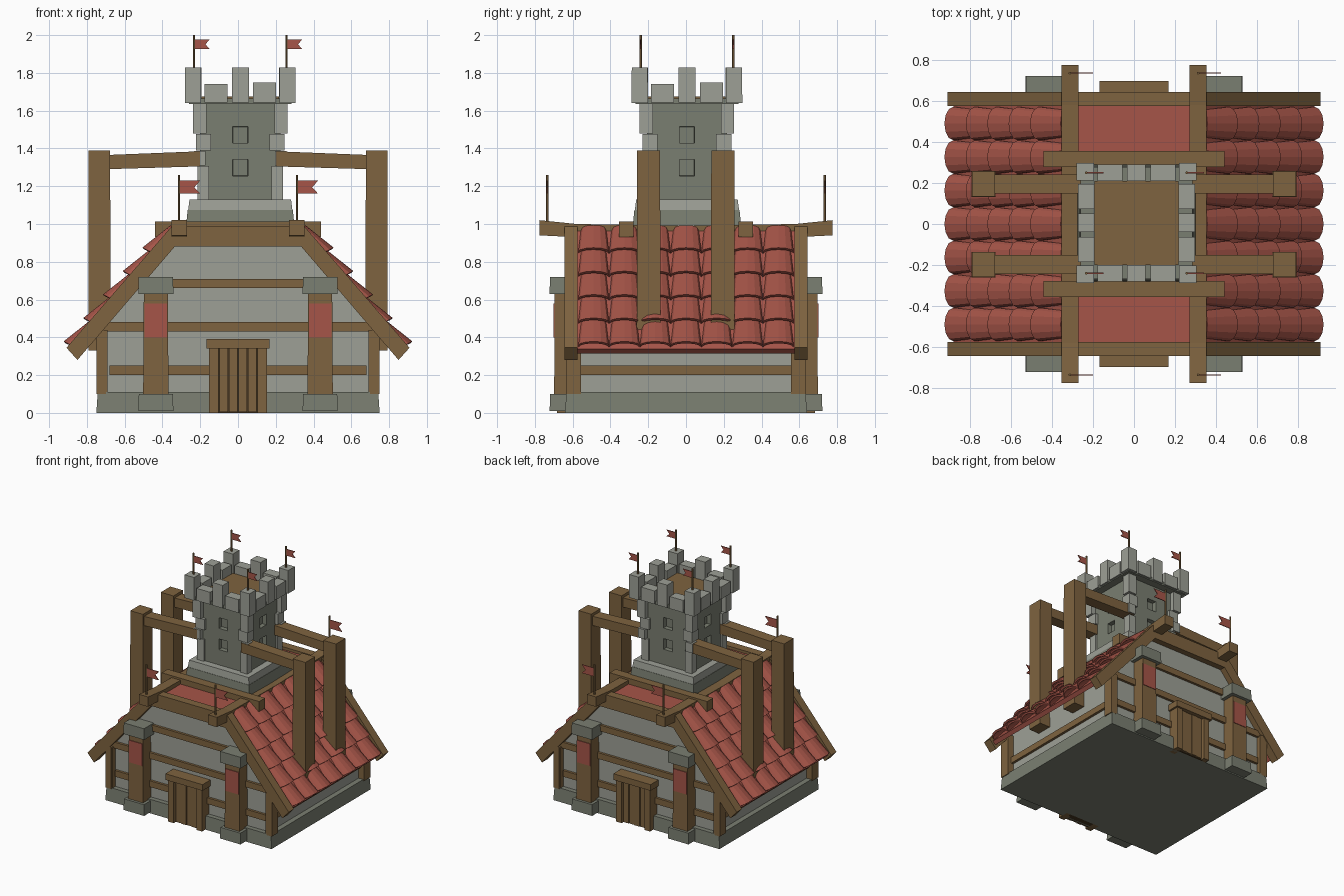
import bpy, bmesh, math
from mathutils import Vector

if "Cube" in bpy.data.objects:
    bpy.data.objects.remove(bpy.data.objects["Cube"])


def mat(name, r, g, b):
    m = bpy.data.materials.new(name)
    m.diffuse_color = (r, g, b, 1)
    m.use_nodes = True
    m.node_tree.nodes["Principled BSDF"].inputs["Base Color"].default_value = m.diffuse_color
    return m


WOOD = mat("wood", 0.21, 0.125, 0.05)
DARKWOOD = mat("dark wood", 0.06, 0.036, 0.015)
LIGHT = mat("light stone", 0.34, 0.35, 0.305)
DARK = mat("dark stone", 0.195, 0.21, 0.165)
RED = mat("red tile", 0.38, 0.09, 0.065)


def finish(name, bm, m):
    bmesh.ops.recalc_face_normals(bm, faces=bm.faces)
    me = bpy.data.meshes.new(name)
    bm.to_mesh(me)
    bm.free()
    me.materials.append(m)
    ob = bpy.data.objects.new(name, me)
    bpy.context.collection.objects.link(ob)
    return ob


def add_box(bm, x, y, z, taper=1.0):
    """Box from (min, max) pairs; the top is scaled by taper."""
    c = Vector((sum(x) / 2, sum(y) / 2, sum(z) / 2))
    d = Vector((abs(x[1] - x[0]), abs(y[1] - y[0]), abs(z[1] - z[0])))
    for v in bmesh.ops.create_cube(bm, size=1)["verts"]:
        t = taper if v.co.z > 0 else 1
        v.co = c + Vector((v.co.x * d.x * t, v.co.y * d.y * t, v.co.z * d.z))


def box(name, x, y, z, m, taper=1.0):
    bm = bmesh.new()
    add_box(bm, x, y, z, taper)
    return finish(name, bm, m)


def prism(name, pts, axis, a, b, m):
    """Extrude a 2D outline along 'x' (pts are y,z) or 'y' (pts are x,z)."""
    bm = bmesh.new()
    rings = []
    for t in (a, b):
        rings.append([bm.verts.new((t, p, q) if axis == "x" else (p, t, q)) for p, q in pts])
    bm.faces.new(rings[0])
    bm.faces.new(rings[1])
    n = len(pts)
    for i in range(n):
        j = (i + 1) % n
        bm.faces.new((rings[0][i], rings[0][j], rings[1][j], rings[1][i]))
    return finish(name, bm, m)


def mirrored(pts):
    return pts + [(-x, z) for x, z in reversed(pts)]


# house body
box("stone_base", (-0.75, 0.75), (-0.64, 0.64), (0, 0.11), DARK, 0.99)
prism("plaster_walls", mirrored([(0.70, 0.05), (0.70, 0.5), (0.36, 0.9)]), "y", -0.595, 0.595, LIGHT)
for sx in (-1, 1):
    box("side_rail", (sx * 0.65, sx * 0.72), (-0.57, 0.57), (0.2, 0.25), WOOD)

for sy in (-1, 1):
    # gable timber rails and corner posts
    for hx, z0, z1 in ((0.68, 0.2, 0.25), (0.73, 0.43, 0.48), (0.52, 0.66, 0.71)):
        box("gable_rail", (-hx, hx), (sy * 0.58, sy * 0.615), (z0, z1), WOOD)
    for sx in (-1, 1):
        box("corner_post", (sx * 0.70, sx * 0.75), (sy * 0.555, sy * 0.635), (0.1, 0.44), WOOD)
        box("corner_post_face", (sx * 0.69, sx * 0.74), (sy * 0.59, sy * 0.63), (0.1, 0.44), WOOD)
        # columns with banner
        cx = sx * 0.435
        box("column_base", (cx - 0.093, cx + 0.093), (sy * 0.56, sy * 0.722), (0.01, 0.1), DARK, 0.97)
        box("column_shaft", (cx - 0.067, cx + 0.067), (sy * 0.58, sy * 0.698), (0.1, 0.64), WOOD, 0.95)
        box("column_capital", (cx - 0.093, cx + 0.093), (sy * 0.57, sy * 0.722), (0.63, 0.72), DARK, 0.98)
        box("column_banner", (cx - 0.06, cx + 0.06), (sy * 0.694, sy * 0.701), (0.4, 0.58), RED)
    # gable frame: sloped barge boards with a flat top beam
    prism("gable_frame", [(0.908, 0.345), (0.352, 0.987), (-0.352, 0.987), (-0.908, 0.345),
                          (-0.85, 0.28), (-0.335, 0.88), (0.335, 0.88), (0.85, 0.28)],
          "y", sy * 0.575, sy * 0.643, WOOD)
    # plank door
    box("door_back", (-0.12, 0.12), (sy * 0.59, sy * 0.65), (0.0, 0.34), DARKWOOD)
    for i in range(4):
        x = -0.1 + i * 0.05
        box("door_plank", (x + 0.002, x + 0.048), (sy * 0.6, sy * (0.662 + 0.004 * (i % 2))), (0.005, 0.345), WOOD)
    for sx in (-1, 1):
        box("door_jamb", (sx * 0.103, sx * 0.153), (sy * 0.59, sy * 0.682), (0.0, 0.345), WOOD)
    box("door_lintel", (-0.168, 0.168), (sy * 0.59, sy * 0.697), (0.342, 0.392), WOOD)

# roof deck
prism("roof_deck", [(0.35, 0.965), (0.88, 0.338), (0.855, 0.315), (0.33, 0.925),
                    (-0.33, 0.925), (-0.855, 0.315), (-0.88, 0.338), (-0.35, 0.965)],
      "y", -0.58, 0.58, RED)

# overlapping barrel tiles
D = Vector((0.643, 0, -0.766))
N = Vector((0.766, 0, 0.643))
COLS, ROWS, LEN, W = 7, 5, 0.162, 0.163
for sx in (-1, 1):
    bm = bmesh.new()
    for r in range(ROWS):
        for c in range(COLS):
            yc = (c - (COLS - 1) / 2) * W
            loops = []
            # (distance down the slope, half width, crown height, lift)
            for s, hw, h, lift in ((r * LEN - 0.005, 0.066, 0.024, 0.0), (r * LEN + LEN + 0.008, 0.081, 0.046, 0.016)):
                for th in (0.0, -0.016):
                    ring = []
                    for k in range(7):
                        a = math.pi * k / 6
                        bow = 0.012 * math.sin(a) if s > r * LEN else 0
                        p = Vector((0.35, 0, 0.965)) + D * (s + bow - 0.012) + N * (lift + th + h * math.sin(a))
                        ring.append(bm.verts.new((sx * p.x, yc - hw * math.cos(a), p.z)))
                    loops.append(ring)
            to, ti, bo, bi = loops
            for k in range(6):
                for A, B in ((to, bo), (bo, bi), (bi, ti), (ti, to)):
                    bm.faces.new((A[k], A[k + 1], B[k + 1], B[k]))
            for k in (0, 6):
                bm.faces.new((to[k], bo[k], bi[k], ti[k]))
    finish("roof_tiles", bm, RED)


def flag(name, x, y, z0, z1, size, top):
    bm = bmesh.new()
    bmesh.ops.create_cone(bm, cap_ends=True, segments=6, radius1=0.007, radius2=0.007, depth=z1 - z0)
    bmesh.ops.translate(bm, verts=bm.verts, vec=(x, y, (z0 + z1) / 2))
    finish(name + "_pole", bm, WOOD)
    shape = ((0, 0), (1, 0), (0.72, -0.32), (1, -0.62), (0, -0.62))
    prism(name, [(x + u * size, top + v * size) for u, v in shape], "y", y - 0.003, y + 0.003, RED)


# roof-top beams
for sx in (-1, 1):
    prism("long_roof_beam", [(-0.775, 0.94), (-0.58, 0.93), (0, 0.925), (0.58, 0.93), (0.775, 0.94),
                             (0.775, 1.02), (0.58, 1.0), (0, 0.99), (-0.58, 1.0), (-0.775, 1.02)],
          "x", sx * 0.27, sx * 0.352, WOOD)
    for sy in (-1, 1):
        flag("beam_flag", sx * 0.312, sy * 0.735, 1.0, 1.26, 0.112, 1.23)
for sy in (-1, 1):
    box("cross_roof_beam", (-0.44, 0.44), (sy * 0.278, sy * 0.355), (0.93, 1.012), WOOD)

# side posts and braces to the tower
for sx in (-1, 1):
    for yc in (-0.198, 0.195):
        box("side_post", (sx * 0.675, sx * 0.792), (yc - 0.063, yc + 0.063), (0.33, 1.388), WOOD, 0.97)
        lo, hi = sorted((yc - 0.046, yc + 0.046))
        prism("tower_brace", [(sx * 0.2, 1.305), (sx * 0.7, 1.29), (sx * 0.7, 1.365), (sx * 0.2, 1.385)],
              "y", lo, hi, WOOD)

# tower
TX, TY = 0.012, 0.005


def tbox(name, x, y, z, m, taper=1.0):
    return box(name, (TX + x[0], TX + x[1]), (TY + y[0], TY + y[1]), z, m, taper)


def square(name, h, z, m, taper=1.0):
    return tbox(name, (-h, h), (-h, h), z, m, taper)


square("tower_skirt", 0.293, (0.93, 1.075), DARK, 0.95)
square("tower_plinth", 0.277, (1.065, 1.13), LIGHT, 0.97)

# tower core with recessed windows on every side
bm = bmesh.new()
add_box(bm, (TX - 0.212, TX + 0.212), (TY - 0.212, TY + 0.212), (1.0, 1.65))
WIN = ((1.255, 1.342), (1.428, 1.515))
cuts = [((0, 0, z), (0, 0, 1)) for w in WIN for z in w]
for e in (-0.04, 0.04):
    cuts += [((TX + e, 0, 0), (1, 0, 0)), ((0, TY + e, 0), (0, 1, 0))]
for co, no in cuts:
    bmesh.ops.bisect_plane(bm, geom=bm.verts[:] + bm.edges[:] + bm.faces[:], plane_co=co, plane_no=no)
holes = []
for f in bm.faces:
    c = f.calc_center_median()
    if abs(f.normal.z) < 0.5 and any(a < c.z < b for a, b in WIN):
        side = c.x - TX if abs(f.normal.y) > 0.5 else c.y - TY
        if abs(side) < 0.02:
            holes.append(f)
bmesh.ops.inset_individual(bm, faces=holes, thickness=0.002, depth=-0.035)
finish("tower_core", bm, DARK)

for sx in (-1, 1):
    for sy in (-1, 1):
        # corner quoins of alternating size
        for z0, z1, inn, out in ((1.12, 1.31, 0.165, 0.226), (1.31, 1.39, 0.185, 0.246), (1.39, 1.48, 0.155, 0.235),
                                 (1.48, 1.645, 0.18, 0.25)):
            tbox("tower_quoin", (sx * inn, sx * out), (sy * inn, sy * out), (z0, z1 - 0.003), LIGHT)
        tbox("corner_merlon", (sx * 0.207, sx * 0.293), (sy * 0.207, sy * 0.293), (1.64, 1.828), LIGHT, 0.98)
        flag("tower_flag", TX + sx * 0.245, TY + sy * 0.245, 1.81, 2.0, 0.084, 1.978)

# parapet ring, floor and merlons
square("parapet_ring", 0.272, (1.635, 1.665), DARK)
square("tower_floor", 0.205, (1.64, 1.675), WOOD)
for s in (-1, 1):
    for a, b, top in ((-0.19, -0.068, 1.742), (-0.045, 0.045, 1.828), (0.068, 0.19, 1.75)):
        tbox("merlon", (a, b), (s * 0.205, s * 0.285), (1.642, top), LIGHT)
        tbox("merlon", (s * 0.205, s * 0.285), (a, b), (1.642, top), LIGHT)
